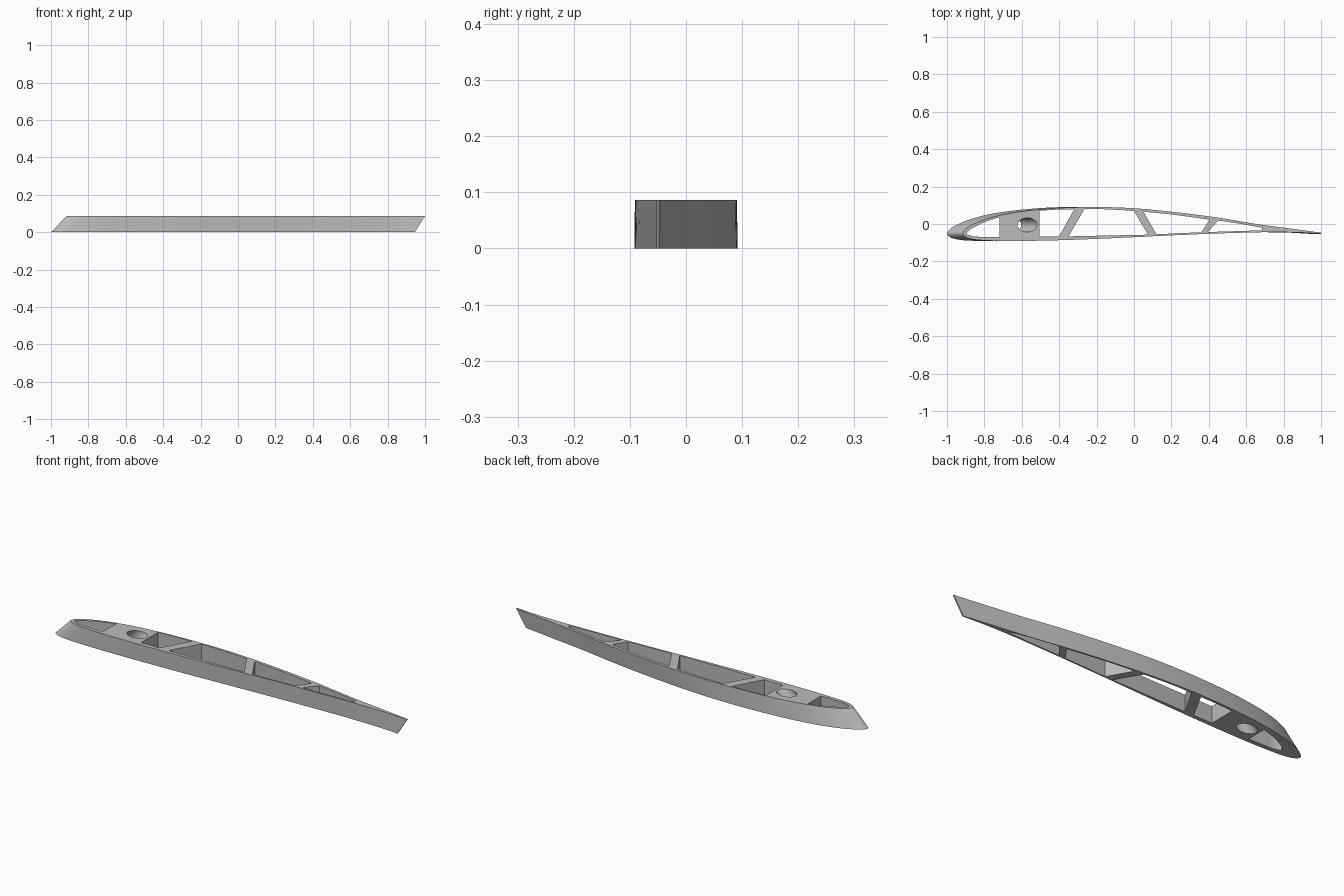
import bpy, bmesh, math
from mathutils import Vector, Matrix

if "Cube" in bpy.data.objects:
    bpy.data.objects.remove(bpy.data.objects["Cube"])

HEIGHT = 0.086

grey = bpy.data.materials.new("plain grey")
grey.diffuse_color = (0.5, 0.5, 0.5, 1)
grey.use_nodes = True
grey.node_tree.nodes["Principled BSDF"].inputs["Base Color"].default_value = grey.diffuse_color


def smooth_path(pts, steps=5):
    """Catmull-Rom curve through the points, ends included."""
    p = [Vector(q) for q in pts]
    p = [2 * p[0] - p[1]] + p + [2 * p[-1] - p[-2]]
    out = []
    for a, b, c, d in zip(p, p[1:], p[2:], p[3:]):
        # chord-length tangents keep uneven spacing free of overshoot
        l0, l1, l2 = (b - a).length, (c - b).length, (d - c).length
        m1 = ((b - a) / l0 * l1 + (c - b) / l1 * l0) / (l0 + l1) * l1
        m2 = ((c - b) / l1 * l2 + (d - c) / l2 * l1) / (l1 + l2) * l1
        for i in range(steps):
            t = i / steps
            out.append((2*t**3 - 3*t*t + 1) * b + (t**3 - 2*t*t + t) * m1
                       + (3*t*t - 2*t**3) * c + (t**3 - t*t) * m2)
    return out + [p[-2]]


def loft(name, lower, upper, z0, z1):
    """Solid between two outlines with matching points."""
    bm = bmesh.new()
    a = [bm.verts.new((x, y, z0)) for x, y in lower]
    b = [bm.verts.new((x, y, z1)) for x, y in upper]
    bm.faces.new(a)
    bm.faces.new(b)
    n = len(a)
    for i in range(n):
        j = (i + 1) % n
        bm.faces.new((a[i], a[j], b[j], b[i]))
    bmesh.ops.recalc_face_normals(bm, faces=bm.faces)
    mesh = bpy.data.meshes.new(name)
    bm.to_mesh(mesh)
    bm.free()
    mesh.materials.append(grey)
    ob = bpy.data.objects.new(name, mesh)
    bpy.context.collection.objects.link(ob)
    return ob


# Aerofoil outline: chord fraction and height, tail - top - nose - underside - tail
outline = smooth_path([
    (1, -.047), (.9, -.021), (.83, -.003), (.70, .038), (.58, .067), (.48, .085),
    (.40, .0915), (.34, .0915), (.257, .085), (.175, .07), (.10, .045), (.036, .004),
    (.008, -.028), (0, -.053), (.01, -.072), (.03, -.083), (.07, -.0895),
    (.12, -.092), (.2, -.091), (.3, -.086), (.45, -.074), (.6, -.06),
    (.75, -.049), (.87, -.044), (.95, -.047), (1, -.053)])

# Swept rib body, slightly smaller at the top
rib = loft("wing_rib",
           [(-1 + 1.945 * u, y) for u, y in outline],
           [(-0.915 + 1.915 * u, y * 0.987) for u, y in outline], 0, HEIGHT)

# Lightening pockets, cut straight through
nose = smooth_path([(-.72, .036), (-.78, .017), (-.85, -.015), (-.885, -.038),
                    (-.895, -.052), (-.88, -.06), (-.8, -.069), (-.72, -.07)], 4)
pockets = [
    nose,
    [(-.505, .071), (-.41, .077), (-.32, .079), (-.40, -.066), (-.505, -.067)],
    [(-.265, .08), (-.2, .08), (-.13, .078), (-.06, .074), (0, .069),
     (.075, -.057), (-.35, -.066)],
    [(.05, .066), (.2, .051), (.3, .038), (.405, .023), (.36, -.044), (.12, -.055)],
    [(.45, .019), (.57, .001), (.685, -.02), (.685, -.034), (.395, -.043)],
]
cutters = [loft("pocket_cutter", p, p, -0.05, HEIGHT + 0.05) for p in pockets]

# Round spar hole following the sweep
bpy.ops.mesh.primitive_cylinder_add(vertices=40, radius=0.0375, depth=0.4)
spar = bpy.context.object
spar.name = "spar_hole_cutter"
spar.data.materials.append(grey)
spar.matrix_world = (Matrix.Translation((-0.57, -0.005, HEIGHT))
                     @ Matrix.Rotation(math.radians(45), 4, 'Y'))
cutters.append(spar)

bpy.context.view_layer.update()
for c in cutters:
    mod = rib.modifiers.new(c.name, 'BOOLEAN')
    mod.operation = 'DIFFERENCE'
    mod.solver = 'EXACT'
    mod.object = c

bpy.ops.object.select_all(action='DESELECT')
rib.select_set(True)
bpy.context.view_layer.objects.active = rib
for mod in list(rib.modifiers):
    bpy.ops.object.modifier_apply(modifier=mod.name)
for c in cutters:
    bpy.data.objects.remove(c, do_unlink=True)
bpy.ops.object.shade_smooth_by_angle(angle=math.radians(30))
